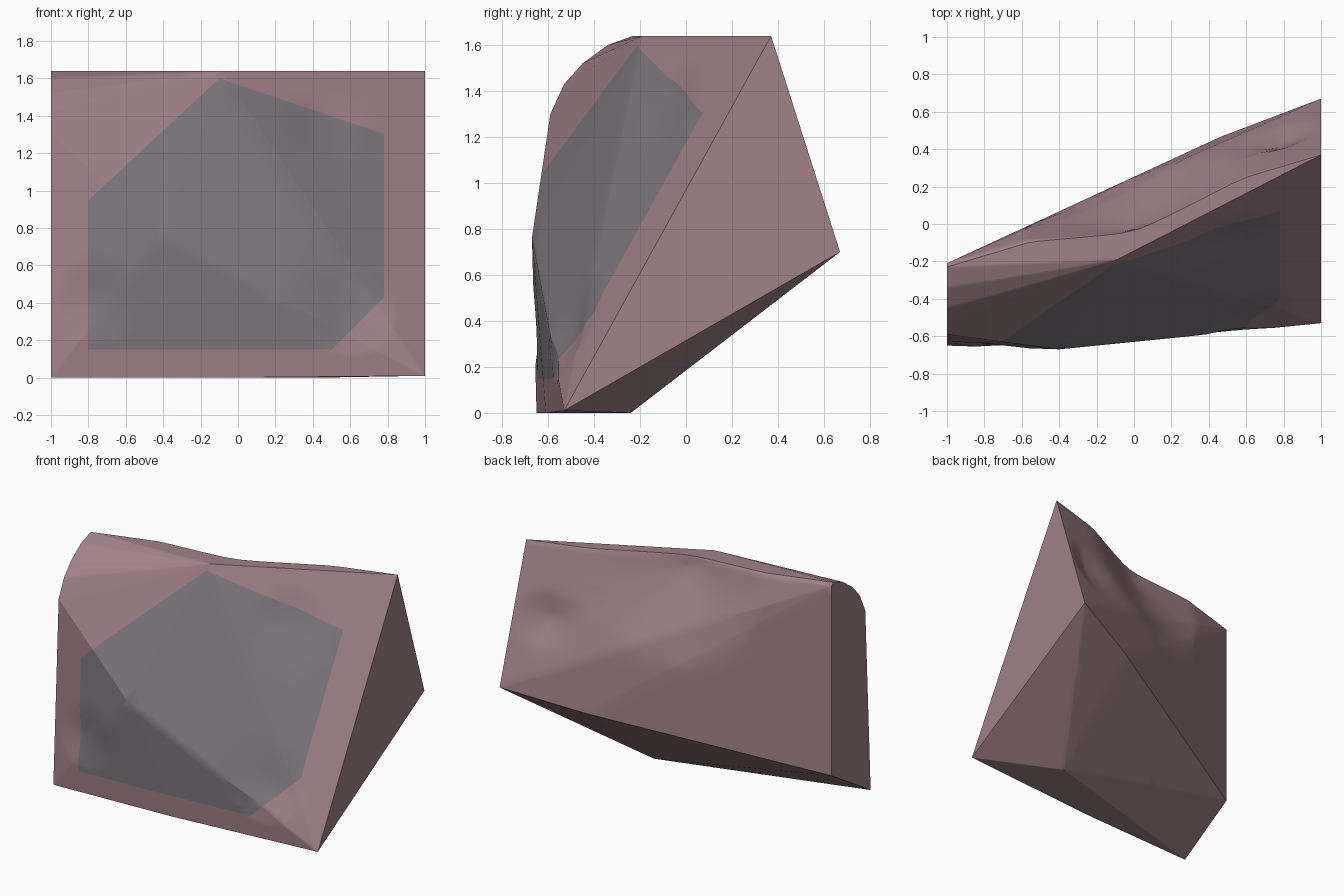
import bpy, bmesh
from mathutils import Vector

if "Cube" in bpy.data.objects:
    bpy.data.objects.remove(bpy.data.objects["Cube"])


def material(name, rgb):
    m = bpy.data.materials.new(name)
    m.diffuse_color = (*rgb, 1)
    m.use_nodes = True
    m.node_tree.nodes["Principled BSDF"].inputs["Base Color"].default_value = m.diffuse_color
    return m


# Corners of the angular rock chunk
right_end = [(1, -0.53, 0.01), (1, 0.37, 1.64), (1, 0.67, 0.70)]
left_profile = [(-0.65, 0.0), (-0.59, 1.30), (-0.53, 1.43), (-0.45, 1.52),
                (-0.34, 1.60), (-0.23, 1.64), (-0.21, 1.62), (-0.21, 0.27)]
left_end = [(-1, y, z) for y, z in left_profile]
ridges = [(-0.40, -0.67, 0.76),   # front bulge
          (-0.09, -0.19, 1.64),   # peak of the front face
          (-0.10, -0.61, 0.0),    # front foot
          (0.42, -0.24, 0.0),     # rear foot
          (0.46, 0.465, 0.58)]    # bend in the lower back edge

bm = bmesh.new()
for co in right_end + left_end + ridges:
    bm.verts.new(co)
hull = bmesh.ops.convex_hull(bm, input=bm.verts[:])
loose = [g for g in hull["geom_interior"] + hull["geom_unused"]
         if isinstance(g, bmesh.types.BMVert)]
bmesh.ops.delete(bm, geom=list(set(loose)), context='VERTS')

# Outline of the weathered grey middle, cut into the front
cuts = [(Vector(co), Vector(no)) for co, no in [
    ((-0.8, 0, 0), (-1, 0, 0)),
    ((0.78, 0, 0), (1, 0, 0)),
    ((0, 0, 0.15), (0, 0, -1)),
    ((0.7, 0, 0.35), (0.7, 0, -0.7)),
    ((-0.1, 0, 1.6), (-0.68, 0, 0.73)),
    ((-0.1, 0, 1.6), (0.32, 0, 0.95))]]
for co, no in cuts:
    bmesh.ops.bisect_plane(bm, geom=bm.verts[:] + bm.edges[:] + bm.faces[:],
                           plane_co=co, plane_no=no)
bmesh.ops.recalc_face_normals(bm, faces=bm.faces[:])
for f in bm.faces:
    c = f.calc_center_median()
    inside = all((c - co).dot(no) < 0 for co, no in cuts)
    f.material_index = int(inside and f.normal.y < -0.3 and abs(f.normal.z) < 0.8)


def back_weight(p):
    """0 on the front edge of the top, 1 on its back edge and behind."""
    front = -0.144 + 0.514 * p.x if p.x > -0.09 else -0.194 - 0.04 * p.x
    back = 0.08 + 0.29 * p.x
    return min(1, max(0, (p.y - front) / max(0.01, back - front)))


# Shallow dents worn into the back and front: centre, radius, push along y
bmesh.ops.triangulate(bm, faces=bm.faces[:])
bmesh.ops.subdivide_edges(bm, edges=bm.edges[:], cuts=9, use_grid_fill=True)
dents = [((0.0, 0.10, 1.55), 0.60, -0.13),
         ((0.78, 0.46, 1.15), 0.21, -0.05),
         ((-0.75, -0.61, 0.40), 0.22, 0.03),
         ((0.60, -0.48, 0.35), 0.25, 0.04),
         ((0.42, -0.02, 1.28), 0.25, 0.04)]
for v in bm.verts:
    start = v.co.copy()
    for co, r, push in dents:
        t = (start - Vector(co)).length / r
        if t < 1:
            v.co.y += push * (1 - t) * (back_weight(start) if push < 0 else 1)

mesh = bpy.data.meshes.new("rock_chunk")
bm.to_mesh(mesh)
bm.free()
rock = bpy.data.objects.new("rock_chunk", mesh)
bpy.context.collection.objects.link(rock)
mesh.materials.append(material("rose_stone", (0.36, 0.22, 0.25)))
mesh.materials.append(material("grey_stone", (0.21, 0.19, 0.21)))

# Soft shading over the shallow facets
bpy.context.view_layer.objects.active = rock
rock.select_set(True)
bpy.ops.object.shade_smooth_by_angle(angle=0.5)
